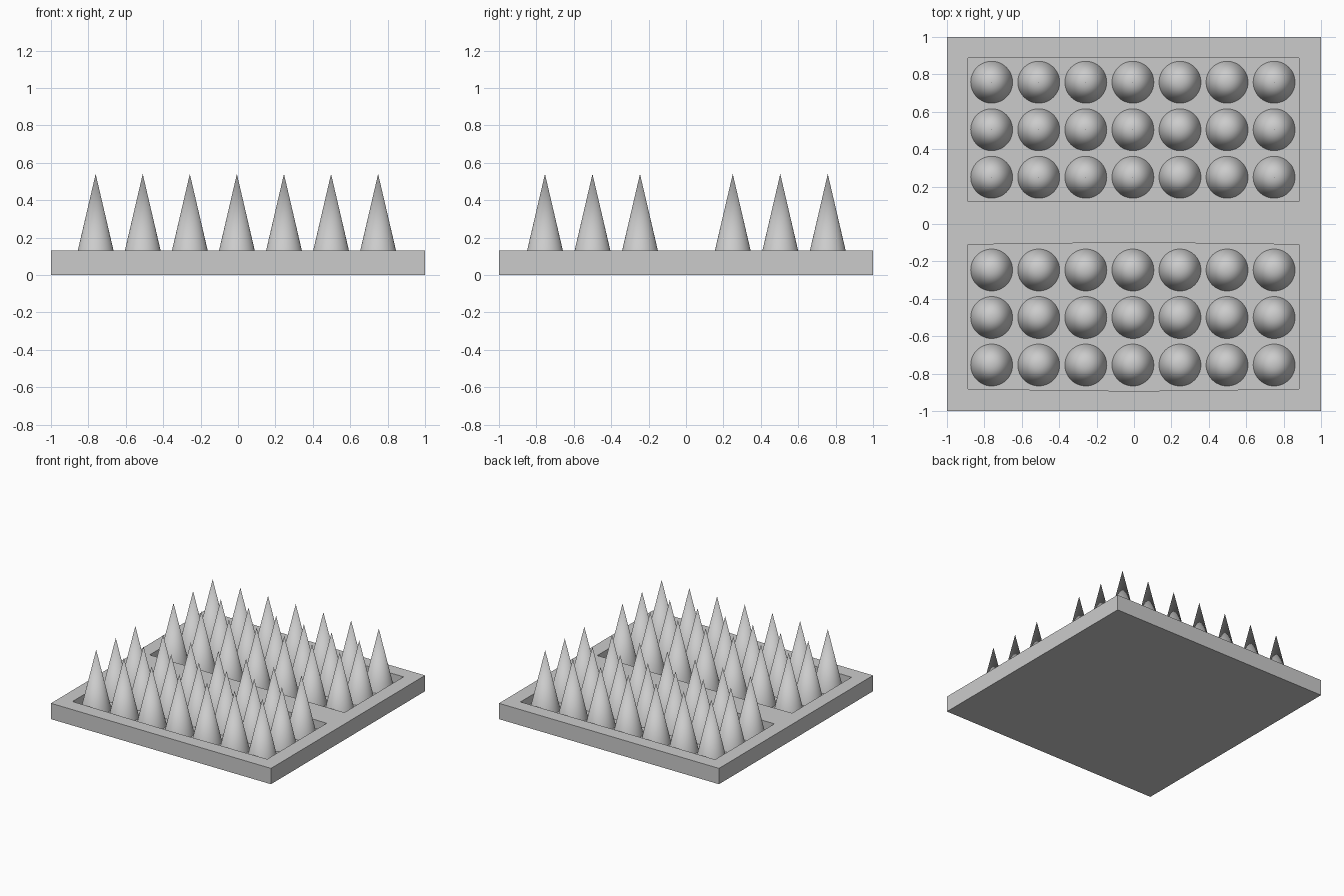
import bpy, bmesh
from mathutils import Matrix

if "Cube" in bpy.data.objects:
    bpy.data.objects.remove(bpy.data.objects["Cube"])

TOP, FLOOR, TIP = 0.13, 0.06, 0.54
CONE_R = 0.112


def mesh_object(name, bm):
    bmesh.ops.recalc_face_normals(bm, faces=bm.faces)
    me = bpy.data.meshes.new(name)
    bm.to_mesh(me)
    bm.free()
    ob = bpy.data.objects.new(name, me)
    bpy.context.collection.objects.link(ob)
    return ob


def prism(name, outline, z0, z1):
    bm = bmesh.new()
    face = bm.faces.new([bm.verts.new((x, y, z0)) for x, y in outline])
    ext = bmesh.ops.extrude_face_region(bm, geom=[face])
    verts = [v for v in ext["geom"] if isinstance(v, bmesh.types.BMVert)]
    bmesh.ops.translate(bm, verts=verts, vec=(0, 0, z1 - z0))
    return mesh_object(name, bm)


# square base plate
plate = prism("base_plate", [(-1, -1), (1, -1), (1, 1), (-1, 1)], 0, TOP)

# two recessed trays; the front one bows out slightly on its long sides
L, R = -0.887, 0.883
back = [(L, 0.12), (R, 0.12), (R, 0.888), (L, 0.888)]
front = [(L, -0.882), (-0.1, -0.892), (0.1, -0.892), (R, -0.882),
         (R, -0.11), (0.1, -0.1), (-0.1, -0.1), (L, -0.11)]
for name, outline in (("back_tray_cutter", back), ("front_tray_cutter", front)):
    cutter = prism(name, outline, FLOOR, TOP + 0.1)
    cutter.hide_render = True
    cutter.hide_viewport = True
    cut = plate.modifiers.new(name, "BOOLEAN")
    cut.operation = "DIFFERENCE"
    cut.solver = "EXACT"
    cut.object = cutter

# rows of spikes standing on the tray floors
for name, y0 in (("front_spikes", -0.754), ("back_spikes", 0.25)):
    bm = bmesh.new()
    for row in range(3):
        for col in range(7):
            loc = (-0.761 + 0.2517 * col, y0 + 0.254 * row, (FLOOR + TIP) / 2)
            bmesh.ops.create_cone(bm, cap_ends=False, segments=48,
                                  radius1=CONE_R, radius2=0, depth=TIP - FLOOR,
                                  matrix=Matrix.Translation(loc))
    bmesh.ops.remove_doubles(bm, verts=bm.verts, dist=0.0001)
    spikes = mesh_object(name, bm)
    for p in spikes.data.polygons:
        p.use_smooth = True
